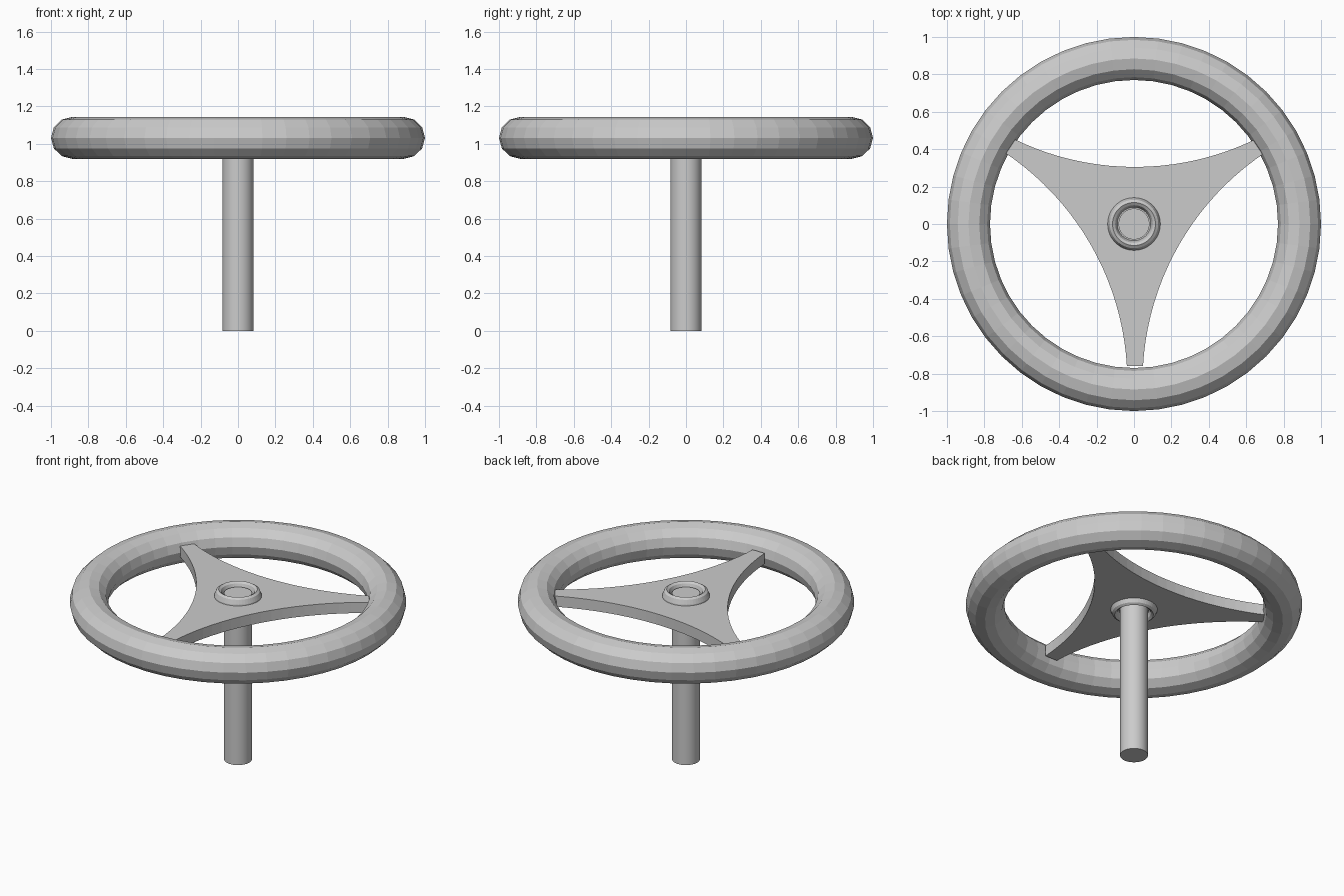
import bpy, bmesh
from math import sin, cos, pi, radians, asin, sqrt

if "Cube" in bpy.data.objects:
    bpy.data.objects.remove(bpy.data.objects["Cube"])


def ring(name, major, half_width, half_height, z, segs=48, sides=12):
    bpy.ops.mesh.primitive_torus_add(major_radius=major, minor_radius=half_width,
                                     major_segments=segs, minor_segments=sides,
                                     location=(0, 0, z))
    ob = bpy.context.object
    ob.name = name
    for v in ob.data.vertices:
        v.co.z *= half_height / half_width
    return ob


# Wheel rim, faceted
ring("rim", 0.885, 0.115, 0.1125, 1.032)

# Tall oval collar around the shaft
ring("hub_collar", 0.115, 0.029, 0.075, 1.04)

# Shaft
TOP = 1.09
bpy.ops.mesh.primitive_cylinder_add(vertices=48, radius=0.083, depth=TOP,
                                    location=(0, 0, TOP / 2))
bpy.context.object.name = "shaft"
bpy.ops.object.shade_smooth_by_angle(angle=radians(30))

# Three-armed spoke plate: concave arcs joined by straight arm tips
TIP, HALF, INNER = 0.79, 0.043, 0.275
ex = TIP * cos(pi / 6) - HALF * 0.5
ey = TIP * 0.5 + HALF * cos(pi / 6)
sag = ey - INNER
R = (ex * ex + sag * sag) / (2 * sag)
half_angle = asin(ex / R)
STEPS = 20
outline = []
for k in range(3):
    a = k * 2 * pi / 3
    for i in range(STEPS + 1):
        t = half_angle * (1 - 2 * i / STEPS)
        x, y = R * sin(t), INNER + R - R * cos(t)
        outline.append((x * cos(a) - y * sin(a), x * sin(a) + y * cos(a)))

bm = bmesh.new()
face = bm.faces.new([bm.verts.new((x, y, 1.0)) for x, y in outline])
up = bmesh.ops.extrude_face_region(bm, geom=[face])
for v in up["geom"]:
    if isinstance(v, bmesh.types.BMVert):
        v.co.z = 1.07
bmesh.ops.recalc_face_normals(bm, faces=bm.faces)
me = bpy.data.meshes.new("spoke_plate")
bm.to_mesh(me)
bm.free()
plate = bpy.data.objects.new("spoke_plate", me)
plate.location = (0.005, 0.03, 0)
bpy.context.collection.objects.link(plate)
